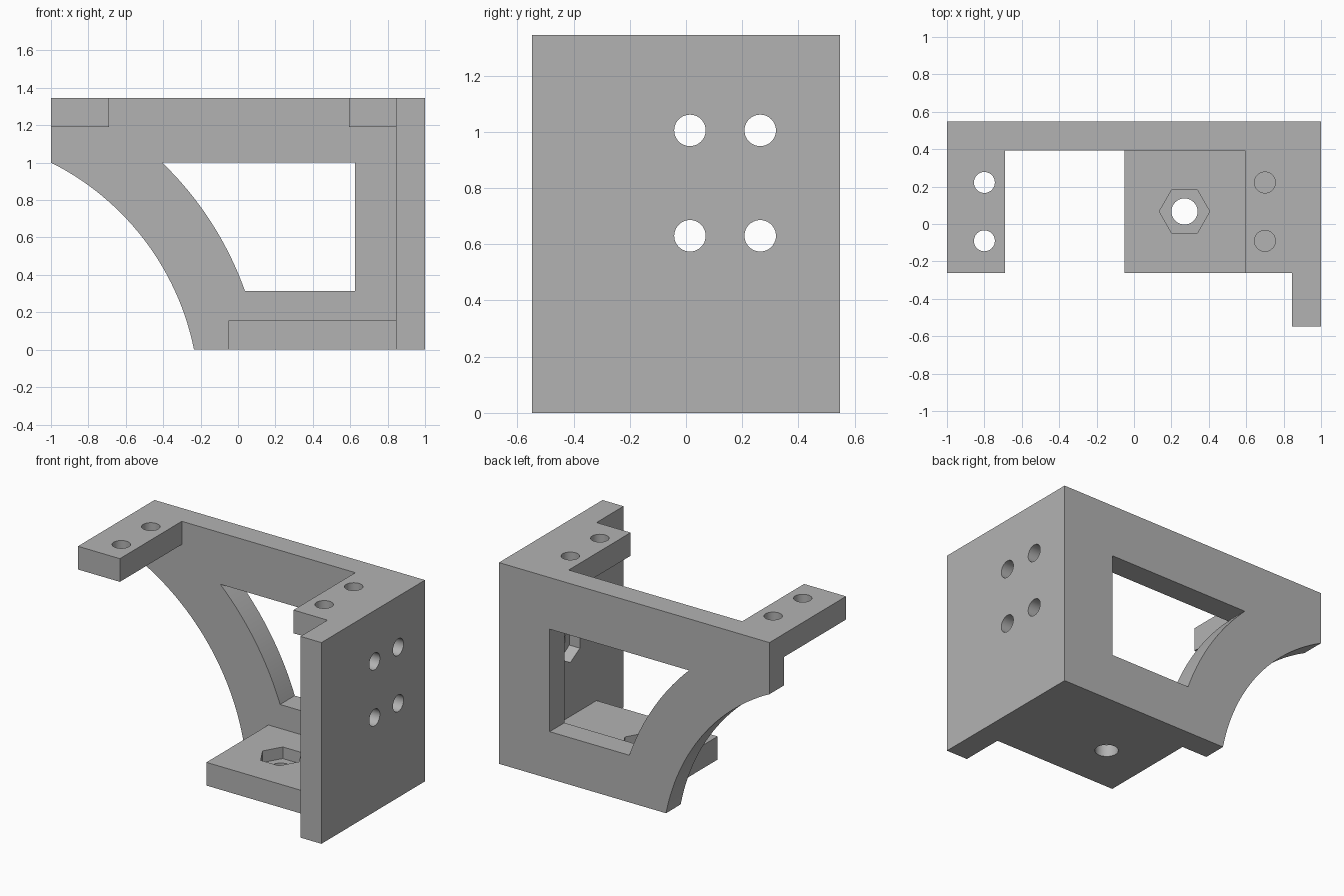
import bpy, bmesh, math
from math import radians
from mathutils import Matrix

cube = bpy.data.objects.get("Cube")
if cube:
    bpy.data.objects.remove(cube, do_unlink=True)

grey = bpy.data.materials.new("plain grey")
grey.use_nodes = True
colour = (0.45, 0.45, 0.45, 1)
grey.diffuse_color = colour
grey.node_tree.nodes["Principled BSDF"].inputs["Base Color"].default_value = colour

LEFT, RIGHT, BACK, FRONT, TOP = -1.0, 1.0, 0.547, -0.547, 1.345
T = 0.155            # wall thickness
TAB_FRONT = -0.262   # front edge of tabs and shelf


def make_object(name, bm):
    bmesh.ops.recalc_face_normals(bm, faces=bm.faces)
    mesh = bpy.data.meshes.new(name)
    bm.to_mesh(mesh)
    bm.free()
    mesh.materials.append(grey)
    obj = bpy.data.objects.new(name, mesh)
    bpy.context.collection.objects.link(obj)
    return obj


def box(name, x0, x1, y0, y1, z0, z1):
    bm = bmesh.new()
    bmesh.ops.create_cube(bm, size=1)
    bmesh.ops.scale(bm, vec=(x1 - x0, y1 - y0, z1 - z0), verts=bm.verts)
    bmesh.ops.translate(bm, vec=((x0 + x1) / 2, (y0 + y1) / 2, (z0 + z1) / 2), verts=bm.verts)
    return make_object(name, bm)


def extrude_profile(name, points, y0, y1):
    bm = bmesh.new()
    face = bm.faces.new([bm.verts.new((x, y0, z)) for x, z in points])
    result = bmesh.ops.extrude_face_region(bm, geom=[face])
    verts = [v for v in result["geom"] if isinstance(v, bmesh.types.BMVert)]
    bmesh.ops.translate(bm, vec=(0, y1 - y0, 0), verts=verts)
    return make_object(name, bm)


def prism(name, centre, radius, depth, sides, along_x=False):
    bm = bmesh.new()
    turn = Matrix.Rotation(radians(90), 4, 'Y') if along_x else Matrix()
    bmesh.ops.create_cone(bm, cap_ends=True, segments=sides, radius1=radius, radius2=radius,
                          depth=depth, matrix=Matrix.Translation(centre) @ turn)
    # Corners of a six-sided prism point along +x, or up when lying along x
    if sides == 6:
        first = max(bm.verts, key=lambda v: v.co.z if along_x else v.co.x).co - Matrix.Translation(centre).translation
        reach = first.z if along_x else first.x
        if reach < radius * 0.95:
            axis = 'X' if along_x else 'Z'
            bmesh.ops.rotate(bm, cent=centre, matrix=Matrix.Rotation(radians(30), 3, axis), verts=bm.verts)
    return make_object(name, bm)


def combine(target, tool, operation):
    mod = target.modifiers.new(operation.lower(), 'BOOLEAN')
    mod.operation = operation
    mod.solver = 'EXACT'
    mod.object = tool
    bpy.context.view_layer.objects.active = target
    bpy.ops.object.modifier_apply(modifier=mod.name)
    bpy.data.objects.remove(tool, do_unlink=True)


def arc(radius, z_start, z_end, steps=28):
    cx, cz = -1.642, -0.283
    a0, a1 = (math.asin((z - cz) / radius) for z in (z_start, z_end))
    angles = [a0 + (a1 - a0) * i / steps for i in range(steps + 1)]
    return [(cx + radius * math.cos(a), cz + radius * math.sin(a)) for a in angles]


# Back frame: wall with a curved brace edge and a matching window
outer = arc(1.435, 1.0, 0.0)
outer[0] = (LEFT, 1.0)
bracket = extrude_profile("bracket", [(RIGHT, 0), (RIGHT, TOP), (LEFT, TOP)] + outer, BACK - T, BACK)
window = extrude_profile("window_cutter", [(0.625, 0.315), (0.625, 1.0)] + arc(1.782, 1.0, 0.315),
                         BACK - 2 * T, BACK + T)
combine(bracket, window, 'DIFFERENCE')

# Side plate, top tabs and bottom shelf
inside = BACK - T / 2
for part in (
    box("side_plate", RIGHT - T, RIGHT, FRONT, BACK, 0, TOP),
    box("left_tab", LEFT, -0.69, TAB_FRONT, inside, TOP - T, TOP),
    box("right_tab", 0.593, RIGHT - T / 2, TAB_FRONT, inside, TOP - T, TOP),
    box("bottom_shelf", -0.05, RIGHT - T / 2, TAB_FRONT, inside, 0, T),
):
    combine(bracket, part, 'UNION')

# Screw holes in the tabs
for x in (-0.8, 0.7):
    for y in (0.222, -0.09):
        combine(bracket, prism("tab_hole", (x, y, TOP - T / 2), 0.056, 2 * T, 40), 'DIFFERENCE')

# Screw holes in the side plate, with nut pockets on its inner face
for y in (0.014, 0.264):
    for z in (0.63, 1.005):
        combine(bracket, prism("side_hole", (RIGHT - T / 2, y, z), 0.056, 2 * T, 40, True), 'DIFFERENCE')
        combine(bracket, prism("side_nut", (RIGHT - T, y, z), 0.115, T, 6, True), 'DIFFERENCE')

# Bolt hole and nut pocket in the shelf
combine(bracket, prism("shelf_hole", (0.27, 0.067, T / 2), 0.07, 2 * T, 40), 'DIFFERENCE')
combine(bracket, prism("shelf_nut", (0.27, 0.067, T), 0.135, T, 6), 'DIFFERENCE')

# Round walls smooth, corners sharp
bpy.ops.object.select_all(action='DESELECT')
bracket.select_set(True)
bpy.context.view_layer.objects.active = bracket
bpy.ops.object.shade_smooth_by_angle(angle=radians(25))
